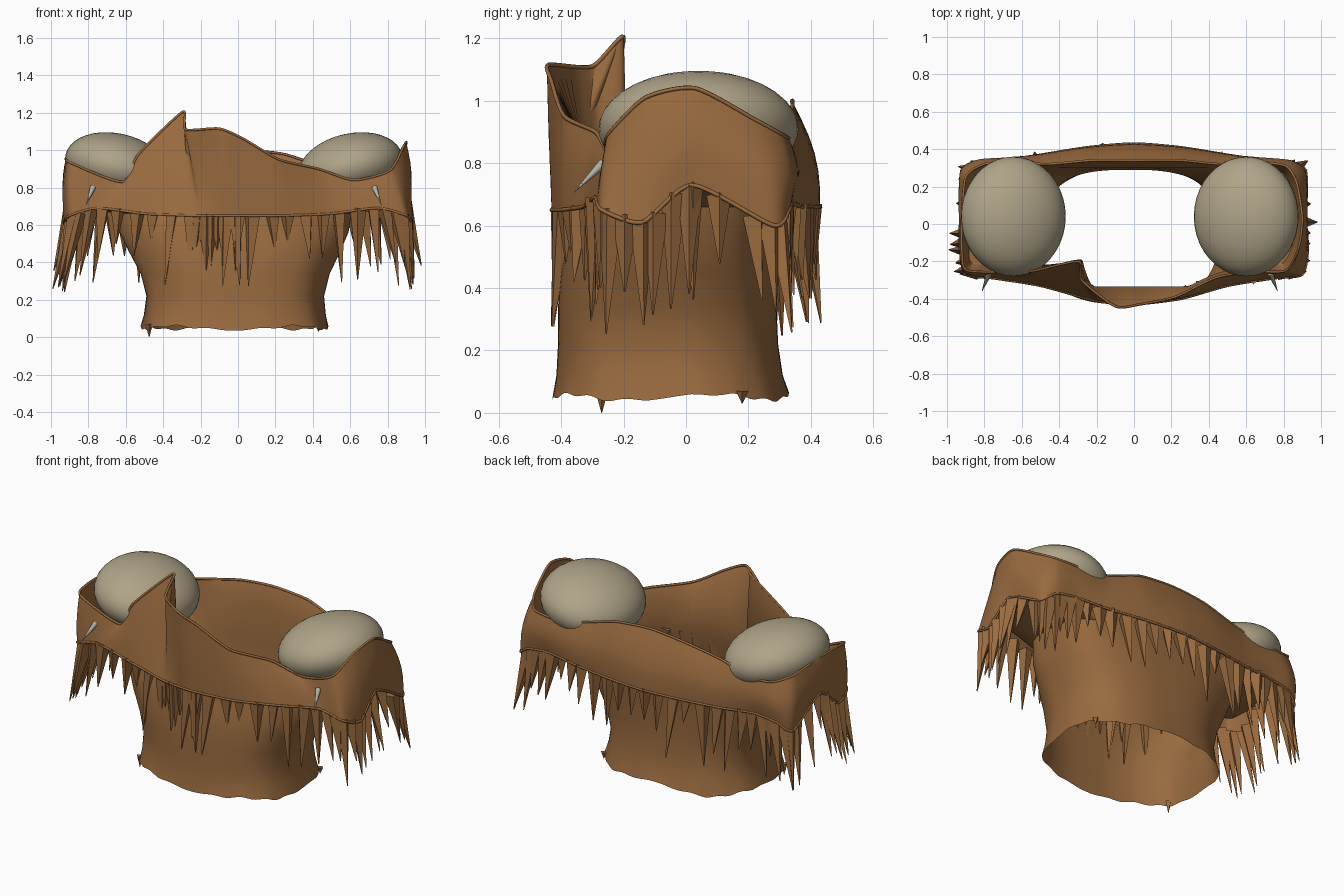
import bpy, bmesh, math, random
from mathutils import Vector, Matrix

random.seed(4)
if "Cube" in bpy.data.objects:
    bpy.data.objects.remove(bpy.data.objects["Cube"])


def material(name, rgb):
    mat = bpy.data.materials.new(name)
    mat.use_nodes = True
    mat.diffuse_color = (*rgb, 1)
    shader = next(n for n in mat.node_tree.nodes if n.type == 'BSDF_PRINCIPLED')
    shader.inputs["Base Color"].default_value = (*rgb, 1)
    return mat


leather = material("brown leather", (0.32, 0.145, 0.05))
shell = material("pale shell", (0.43, 0.37, 0.25))
bone = material("grey bone", (0.45, 0.45, 0.38))


def finish(name, bm, mat, angle=40):
    bmesh.ops.recalc_face_normals(bm, faces=bm.faces)
    mesh = bpy.data.meshes.new(name)
    bm.to_mesh(mesh)
    bm.free()
    mesh.materials.append(mat)
    obj = bpy.data.objects.new(name, mesh)
    bpy.context.collection.objects.link(obj)
    bpy.ops.object.select_all(action='DESELECT')
    obj.select_set(True)
    bpy.context.view_layer.objects.active = obj
    bpy.ops.object.shade_smooth_by_angle(angle=math.radians(angle))


def loft(rings):
    bm = bmesh.new()
    rows = [[bm.verts.new(p) for p in ring] for ring in rings]
    for low, high in zip(rows, rows[1:]):
        for i in range(len(low)):
            j = (i + 1) % len(low)
            bm.faces.new((low[i], low[j], high[j], high[i]))
    return bm


def smooth_loop(points, steps):
    """Closed spline through the given points."""
    pts = [Vector(p) for p in points]
    n, out = len(pts), []
    for i in range(n):
        a, b, c, d = (pts[(i + k) % n] for k in (-1, 0, 1, 2))
        m0, m1 = (c - a) * .35, (d - b) * .35
        for s in range(steps):
            t = s / steps
            out.append(b + m0 * t + (3 * (c - b) - 2 * m0 - m1) * t ** 2
                       + (2 * (b - c) + m0 + m1) * t ** 3)
    return out


# Mantle rims, running from the front centre past the left shoulder to the back
hem_half = [(0, -.43, .65), (.25, -.4, .65), (.5, -.33, .66), (.75, -.29, .69),
            (.9, -.27, .65), (.93, -.14, .61), (.92, .02, .73), (.92, .28, .6),
            (.84, .33, .65), (.7, .34, .67), (.5, .37, .66), (.25, .41, .66),
            (0, .43, .66)]
top_left = [(.03, -.43, 1.06), (.22, -.39, .95), (.43, -.29, .9), (.62, -.255, .84),
            (.81, -.25, .89), (.88, -.13, 1.01), (.9, .03, 1.04), (.87, .22, .94),
            (.81, .31, .89), (.65, .33, .88), (.46, .32, .91), (.24, .34, .98),
            (0, .34, 1)]
# The right side rises into an upturned collar point
top_right = [(-.22, .34, .98), (-.46, .32, .93), (-.65, .33, .88), (-.8, .32, .88),
             (-.9, .25, .92), (-.92, .02, .95), (-.92, -.15, .95), (-.89, -.25, .93),
             (-.62, -.255, .83), (-.53, -.25, .98), (-.295, -.2, 1.205),
             (-.28, -.3, 1.11), (-.1, -.44, 1.115)]
hem_right = [(-x, y, z) for x, y, z in reversed(hem_half[1:-1])]
hem_right += [(-.18, -.415, .65), (-.1, -.425, .65)]
STEPS = 8
hem = smooth_loop(hem_half + hem_right, STEPS)
top = smooth_loop(top_left + top_right, STEPS)


def mantle_ring(t):
    ring = []
    for low, high in zip(hem, top):
        p = low.lerp(high, t)
        out = Vector((p.x * .4, p.y, 0)).normalized()
        ring.append(p + out * (.016 + .03 * p.y) * math.sin(math.pi * t))
    return ring


finish("shoulder_mantle", loft([mantle_ring(k / 6) for k in range(7)]), leather, 35)


# Rolled seams along both mantle rims
def seam(name, points, radius):
    curve = bpy.data.curves.new(name, 'CURVE')
    curve.dimensions = '3D'
    curve.bevel_depth = radius
    curve.bevel_resolution = 1
    line = curve.splines.new('POLY')
    line.points.add(len(points) - 1)
    for slot, p in zip(line.points, points):
        slot.co = (*p, 1)
    line.use_cyclic_u = True
    curve.materials.append(leather)
    bpy.context.collection.objects.link(bpy.data.objects.new(name, curve))


seam("hem_seam", hem, .007)
seam("collar_seam", top, .007)

# Torso: half width, front y and back y at each height
profile = [(.05, .5, -.43, .33), (.12, .485, -.415, .31), (.22, .475, -.41, .295),
           (.34, .505, -.41, .29), (.45, .56, -.4, .295), (.56, .61, -.38, .3),
           (.66, .63, -.35, .31)]
rings = []
for level, (z, half, front, back) in enumerate(profile):
    ring = []
    for p in hem:
        a = math.atan2(p.y / .43, p.x / .93)
        c, s = math.cos(a), math.sin(a)
        middle, depth = (front + back) / 2, (back - front) / 2
        x = half * math.copysign(abs(c) ** .75, c) - .02
        y = middle + depth * math.copysign(abs(s) ** .75, s)
        wave = 1 + .012 * math.sin(a * 7 + z * 6)
        ragged = .01 * math.sin(a * 5) + .005 * math.sin(a * 17) if level == 0 else 0
        ring.append(Vector((x * wave, y, z + ragged)))
    rings.append(ring)

# Inner lining: a floor below each shoulder pad and a ledge below the collar
lining = []
for p in top:
    shoulder = min(1, max(0, (abs(p.x) - .42) / .15))
    centre = Vector((math.copysign(.62, p.x), .04, 0))
    under_pad = p.lerp(centre, .12)
    under_pad.z = .72
    neck = Vector((p.x * .96, min(.3, max(-.335, p.y * .95)), min(p.z - .08, .88)))
    lining.append(neck.lerp(under_pad, shoulder))
rings += [lining, [p * .998 for p in top]]
finish("torso", loft(rings), leather, 50)


def add_spike(bm, base, direction, length, width, sides=4):
    direction = direction.normalized()
    turn = direction.to_track_quat('Z', 'Y').to_matrix().to_4x4()
    place = Matrix.Translation(base + direction * length / 2) @ turn
    bmesh.ops.create_cone(bm, cap_ends=True, segments=sides, radius1=width,
                          radius2=width * .06, depth=length, matrix=place)


# Fringe of pointed leather strips tucked behind the hem, longer over the arms
bm = bmesh.new()
for i in range(0, len(hem), 3):
    p = hem[i]
    side = abs(p.x) > .7
    inward = Vector((-p.x * .035, -p.y * .08, .005))
    outward = Vector((p.x * (.2 if side else .05), p.y * (.3 if p.y > 0 else .14), 0))
    lean = Vector((random.uniform(-.08, .08), random.uniform(-.05, .05), -1))
    length = random.uniform(.22, .4) if side else random.choice((.15, .19, .24, .3, .38))
    add_spike(bm, p + inward, outward + lean, length, random.uniform(.036, .046))
for x, y, z, length in ((.89, .01, .72, .35), (-.89, -.05, .71, .37)):
    add_spike(bm, Vector((x, y, z)), Vector((x * .3, 0, -1)), length, .04)
finish("spiked_fringe", bm, leather, 25)

# Torn tags along the bottom edge
bm = bmesh.new()
for x, y, length in ((-.475, -.27, .07), (.43, .18, .04)):
    add_spike(bm, Vector((x, y, .07)), Vector((0, 0, -1)), length, .02)
finish("torn_tags", bm, leather, 25)

# Domed shoulder pads and the small claw in front of each
for label, sign, x in (("left", 1, .6), ("right", -1, -.645)):
    bm = bmesh.new()
    shape = (Matrix.Translation((x, .04, .91)) @ Matrix.Rotation(-sign * .24, 4, 'Y')
             @ Matrix.Diagonal((.285, .32, .178, 1)))
    bmesh.ops.create_uvsphere(bm, u_segments=40, v_segments=20, radius=1, matrix=shape)
    finish(label + "_shoulder_pad", bm, shell, 60)
    bm = bmesh.new()
    add_spike(bm, Vector((x + sign * .13, -.265, .8)), Vector((sign * .04, -.1, -.1)),
              .14, .016, 8)
    finish(label + "_claw", bm, bone, 60)
